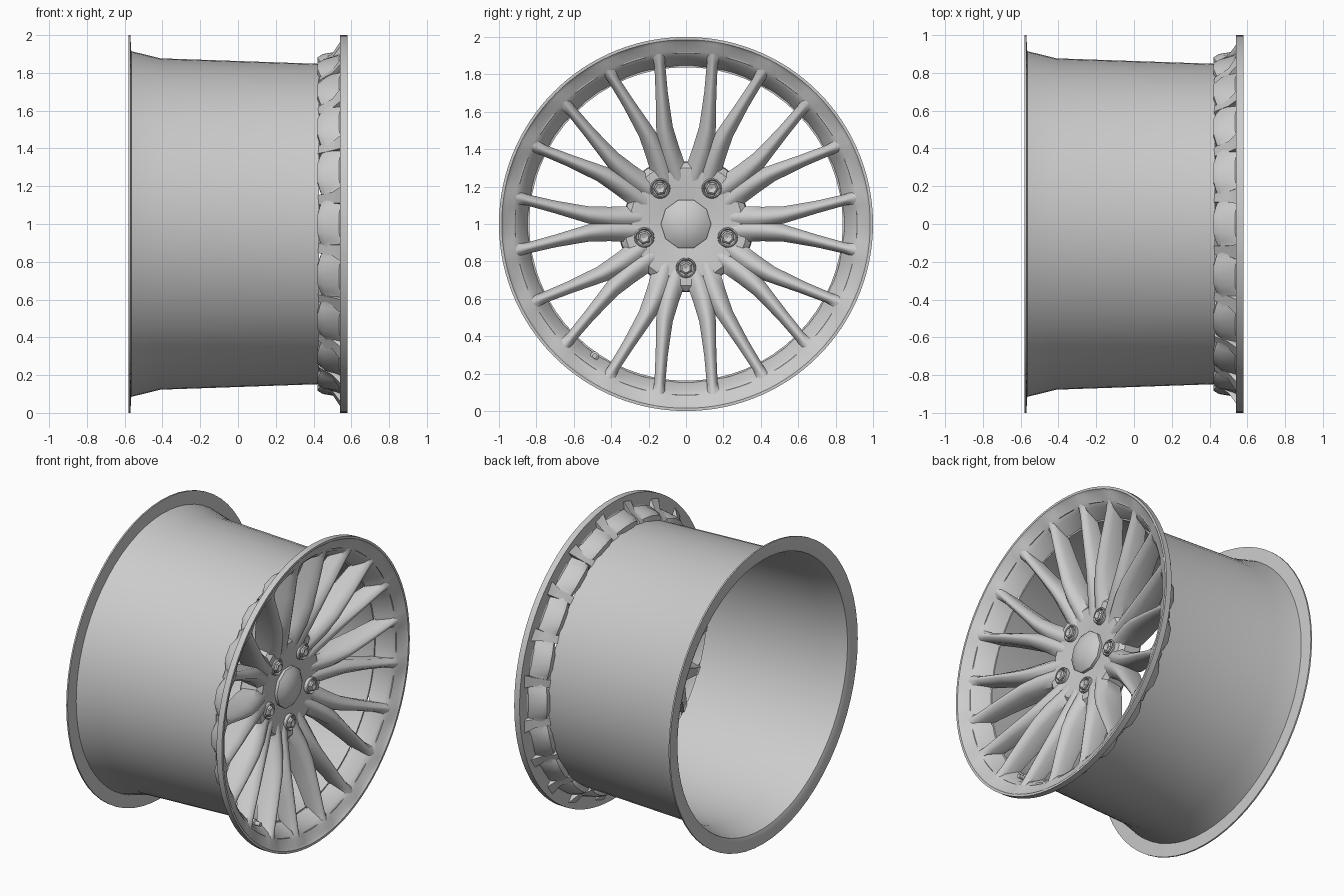
import bpy, bmesh
from math import cos, sin, pi, radians

if "Cube" in bpy.data.objects:
    bpy.data.objects.remove(bpy.data.objects["Cube"])


def finish(name, bm, angle=35):
    bmesh.ops.recalc_face_normals(bm, faces=bm.faces)
    me = bpy.data.meshes.new(name)
    bm.to_mesh(me)
    bm.free()
    ob = bpy.data.objects.new(name, me)
    bpy.context.collection.objects.link(ob)
    bpy.ops.object.select_all(action='DESELECT')
    ob.select_set(True)
    bpy.context.view_layer.objects.active = ob
    bpy.ops.object.shade_smooth_by_angle(angle=radians(angle))
    return ob


def polar(x, r, a, cy=0.0, cz=1.0):
    return (x, cy + r * cos(a), cz + r * sin(a))


def bridge(bm, a, b):
    for j in range(len(a)):
        k = (j + 1) % len(a)
        bm.faces.new((a[j], a[k], b[k], b[j]))


def revolve(name, profile, n, angle=35, centre=(0.0, 1.0), start=0.0):
    """Turn a closed (x, r) profile, or a function of angle, about the axle."""
    bm = bmesh.new()
    loops = []
    for i in range(n):
        a = start + 2 * pi * i / n
        pts = profile(a) if callable(profile) else profile
        loops.append([bm.verts.new(polar(x, r, a, *centre)) for x, r in pts])
    for i in range(n):
        bridge(bm, loops[i], loops[(i + 1) % n])
    bmesh.ops.remove_doubles(bm, verts=bm.verts, dist=1e-5)
    bmesh.ops.dissolve_degenerate(bm, edges=bm.edges, dist=1e-5)
    return finish(name, bm, angle)


# Thin open barrel with its back flange
revolve("barrel", [(-.58, 1.0), (-.57, 1.0), (-.565, .915), (-.41, .877), (.43, .848),
                   (.43, .838), (-.41, .866), (-.57, .905), (-.58, .93)], 64)


# Front lip with dished pockets, and a wall notched behind every spoke end
def lip_profile(a):
    phase = ((a / (pi / 10)) - 0.5) % 1.0
    d = min(phase, 1 - phase)
    n = max(0.0, 1 - d / 0.3)
    return [(.42 + .03 * n, .845), (.52, .893 - .01 * n), (.543 + .018 * n, .925),
            (.562 + .01 * n, .97), (.58, .985), (.58, 1.0), (.54, 1.0), (.54, .915),
            (.45 + .02 * n, .9 - .02 * n), (.42 + .03 * n, .882 - .03 * n)]


revolve("front_lip", lip_profile, 120, start=radians(9))


# Hub, webbed out between the spokes and widest at the five bolts
def hub_profile(a):
    r = .345 + .015 * cos(5 * (a + pi / 2))
    return [(.235, .12), (.235, r - .01), (.25, r + .005), (.36, r), (.385, r - .03),
            (.385, .28), (.37, .16), (.365, .12)]


revolve("hub", hub_profile, 80)

# Ten Y-shaped spokes, each from two legs: u, v, half width, front x, back x
STATIONS = [(.20, .035, .055, .370, .26), (.31, .034, .060, .405, .26),
            (.41, .036, .056, .440, .27), (.52, .048, .046, .472, .30),
            (.70, .091, .034, .512, .37), (.85, .129, .030, .542, .43),
            (.895, .140, .034, .554, .50), (.96, .156, .052, .569, .548)]
for i in range(10):
    a = radians(72 + 36 * i)
    for side in (-1, 1):
        bm = bmesh.new()
        loops = []
        for u, v, w, xf, xb in STATIONS:
            xm = xf - .35 * min(.13, xf - xb)
            # ridged front, flared sides, slightly narrower back
            section = [(-.85 * w, xb), (-w, xm), (-.35 * w, xf - .004), (0, xf),
                       (.35 * w, xf - .004), (w, xm), (.85 * w, xb)]
            loops.append([])
            for dv, x in section:
                q = side * (v + dv)
                loops[-1].append(bm.verts.new((x, u * cos(a) - q * sin(a),
                                               1 + u * sin(a) + q * cos(a))))
        for p, q in zip(loops, loops[1:]):
            bridge(bm, p, q)
        bm.faces.new(loops[0])
        bm.faces.new(loops[-1])
        finish("spoke_leg", bm, 45)

# Faceted domed centre cap
revolve("centre_cap", [(.35, 0), (.35, .135), (.385, .135), (.41, .10), (.425, .05), (.43, 0)],
        10, 50)

# Five bolts with round collars and hexagonal heads
for i in range(5):
    a = radians(-90 + 72 * i)
    c = (.235 * cos(a), 1 + .235 * sin(a))
    revolve("bolt_collar", [(.35, .04), (.35, .056), (.394, .053), (.399, .047), (.39, .041)],
            20, centre=c)
    revolve("bolt_head", [(.35, 0), (.35, .038), (.402, .036), (.41, .026), (.408, .02),
                          (.40, 0)], 6, 20, centre=c, start=a)

# Tyre valve on the lower left of the rim
revolve("valve", [(.42, 0), (.42, .024), (.47, .024), (.475, .014), (.51, .014), (.51, 0)],
        12, centre=(-.488, .295))
